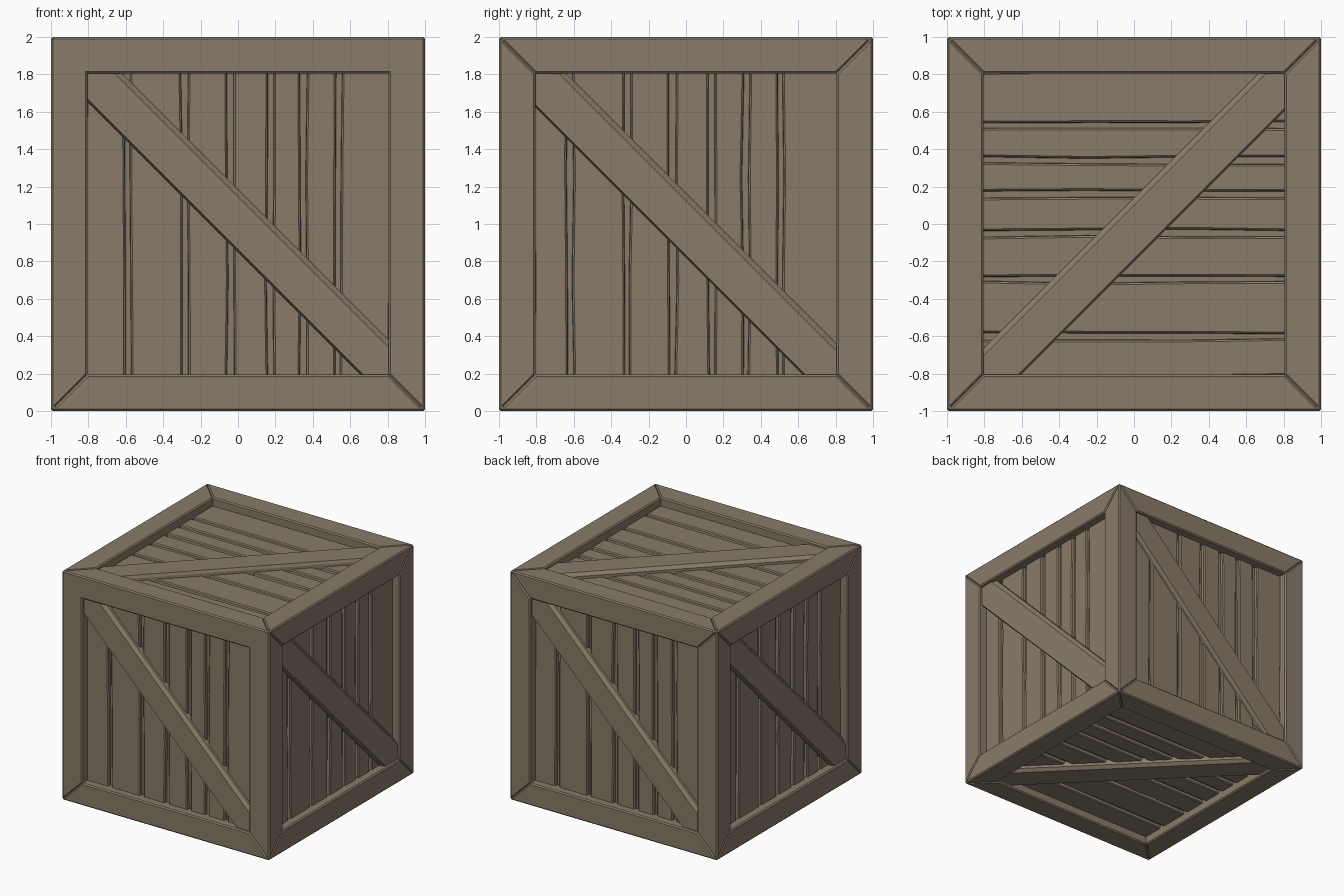
import bpy, bmesh, math, random
from mathutils import Matrix, Vector

if "Cube" in bpy.data.objects:
    bpy.data.objects.remove(bpy.data.objects["Cube"])

random.seed(4)
wood = bpy.data.materials.new("weathered wood")
wood.diffuse_color = (0.25, 0.198, 0.14, 1)
wood.use_nodes = True
wood.node_tree.nodes["Principled BSDF"].inputs["Base Color"].default_value = wood.diffuse_color

INNER = 0.805      # half size of the recessed opening
FLOOR = 0.10       # depth of the gaps between planks
PLANK = 0.072      # depth of plank surface
BRACE = 0.025      # depth of brace surface


def finish(name, bm):
    bmesh.ops.recalc_face_normals(bm, faces=bm.faces)
    me = bpy.data.meshes.new(name)
    bm.to_mesh(me)
    bm.free()
    me.materials.append(wood)
    ob = bpy.data.objects.new(name, me)
    bpy.context.collection.objects.link(ob)
    return ob


def side(u, v):
    """Matrix for one crate side: local x = u, y = v, z = outward."""
    u, v = Vector(u), Vector(v)
    m = Matrix((u, v, u.cross(v))).transposed().to_4x4()
    return Matrix.Translation((0, 0, 1)) @ m


# name: (matrix, shift of plank gaps, brace lower and upper line u+v)
SIDES = {
    "front": (side((1, 0, 0), (0, 0, 1)), 0.0, -0.15, 0.145),
    "right": (side((0, 1, 0), (0, 0, 1)), -0.03, -0.18, 0.125),
    "back": (side((-1, 0, 0), (0, 0, 1)), 0.0, -0.165, 0.135),
    "left": (side((0, -1, 0), (0, 0, 1)), -0.02, -0.165, 0.135),
    "top": (side((0, 1, 0), (-1, 0, 0)), -0.01, -0.20, 0.10),
    "bottom": (side((0, 1, 0), (1, 0, 0)), -0.01, -0.165, 0.135),
}
GAPS = [-0.59, -0.285, -0.04, 0.17, 0.35, 0.535]

# Frame: cube with six recessed openings and softened edges
bm = bmesh.new()
bmesh.ops.create_cube(bm, size=2, matrix=Matrix.Translation((0, 0, 1)))
faces = list(bm.faces)
bmesh.ops.inset_individual(bm, faces=faces, thickness=1 - INNER, use_even_offset=True)
for f in bmesh.ops.extrude_discrete_faces(bm, faces=faces)["faces"]:
    n = f.normal.copy()
    if n.length < 0.5:
        f.normal_update()
        n = f.normal.copy()
    bmesh.ops.translate(bm, verts=f.verts, vec=-n * FLOOR)
bmesh.ops.recalc_face_normals(bm, faces=bm.faces)
edges = [e for e in bm.edges if len(e.link_faces) == 2 and e.is_convex
         and e.calc_face_angle() > 0.5]
bmesh.ops.bevel(bm, geom=edges, offset=0.01, segments=1, affect='EDGES')
frame = finish("frame", bm)

# Mitre grooves at the frame corners (the front top rail has none)
bm = bmesh.new()
a, b = 0.79, 0.978
for name, (mat, *_rest) in SIDES.items():
    for k in range(4):
        if name == "front" and k < 2:
            continue
        m = (mat @ Matrix.Rotation(k * math.pi / 2 + math.pi / 4, 4, 'Z')
             @ Matrix.Translation(((a + b) / 2 * math.sqrt(2), 0, 1))
             @ Matrix.Rotation(math.pi / 4, 4, 'X')
             @ Matrix.Diagonal(((b - a) * math.sqrt(2), 0.014, 0.014, 1)))
        bmesh.ops.create_cube(bm, size=1, matrix=m)
cutter = finish("mitre_cutter", bm)
cutter.hide_render = True
mod = frame.modifiers.new("mitres", 'BOOLEAN')
mod.object = cutter
mod.operation = 'DIFFERENCE'
mod.solver = 'EXACT'
bpy.context.view_layer.objects.active = frame
bpy.ops.object.modifier_apply(modifier=mod.name)
bpy.data.objects.remove(cutter)


def planks(name, mat, shift):
    """Upright boards with chamfered, slightly uneven edges."""
    bm = bmesh.new()
    rows = [-0.815, -0.3, 0.25, 0.815]
    cuts = [-0.83] + [g + shift for g in GAPS] + [0.83]
    for left, right in zip(cuts, cuts[1:]):
        rings = []
        for v in rows:
            l = left + 0.008 + random.uniform(0, 0.012)
            r = right - 0.008 - random.uniform(0, 0.012)
            prof = [(l, FLOOR + 0.01), (l + 0.003, PLANK + 0.008), (l + 0.012, PLANK),
                    (r - 0.012, PLANK), (r - 0.003, PLANK + 0.008), (r, FLOOR + 0.01)]
            rings.append([bm.verts.new(mat @ Vector((u, v, 1 - d))) for u, d in prof])
        for p, q in zip(rings, rings[1:]):
            for i in range(6):
                j = (i + 1) % 6
                bm.faces.new((p[i], p[j], q[j], q[i]))
        bm.faces.new(rings[0])
        bm.faces.new(rings[-1])
    finish(name + "_planks", bm)


def brace(name, mat, lo, hi):
    """Diagonal board, clipped to the opening, upper edge chamfered."""
    bm = bmesh.new()
    L = INNER + 0.003

    def ring(s, t, d):
        pts = [(-L, s + L), (s + L, -L), (L, -L), (L, t - L), (t - L, L), (-L, L)]
        return [bm.verts.new(mat @ Vector((u, v, 1 - d))) for u, v in pts]
    rings = [ring(lo, hi + 0.04, FLOOR + 0.01), ring(lo, hi + 0.04, BRACE + 0.025),
             ring(lo + 0.014, hi, BRACE)]
    for p, q in zip(rings, rings[1:]):
        for i in range(6):
            j = (i + 1) % 6
            bm.faces.new((p[i], p[j], q[j], q[i]))
    bm.faces.new(rings[0])
    bm.faces.new(rings[-1])
    finish(name + "_brace", bm)


for name, (mat, shift, lo, hi) in SIDES.items():
    planks(name, mat, shift)
    brace(name, mat, lo, hi)
